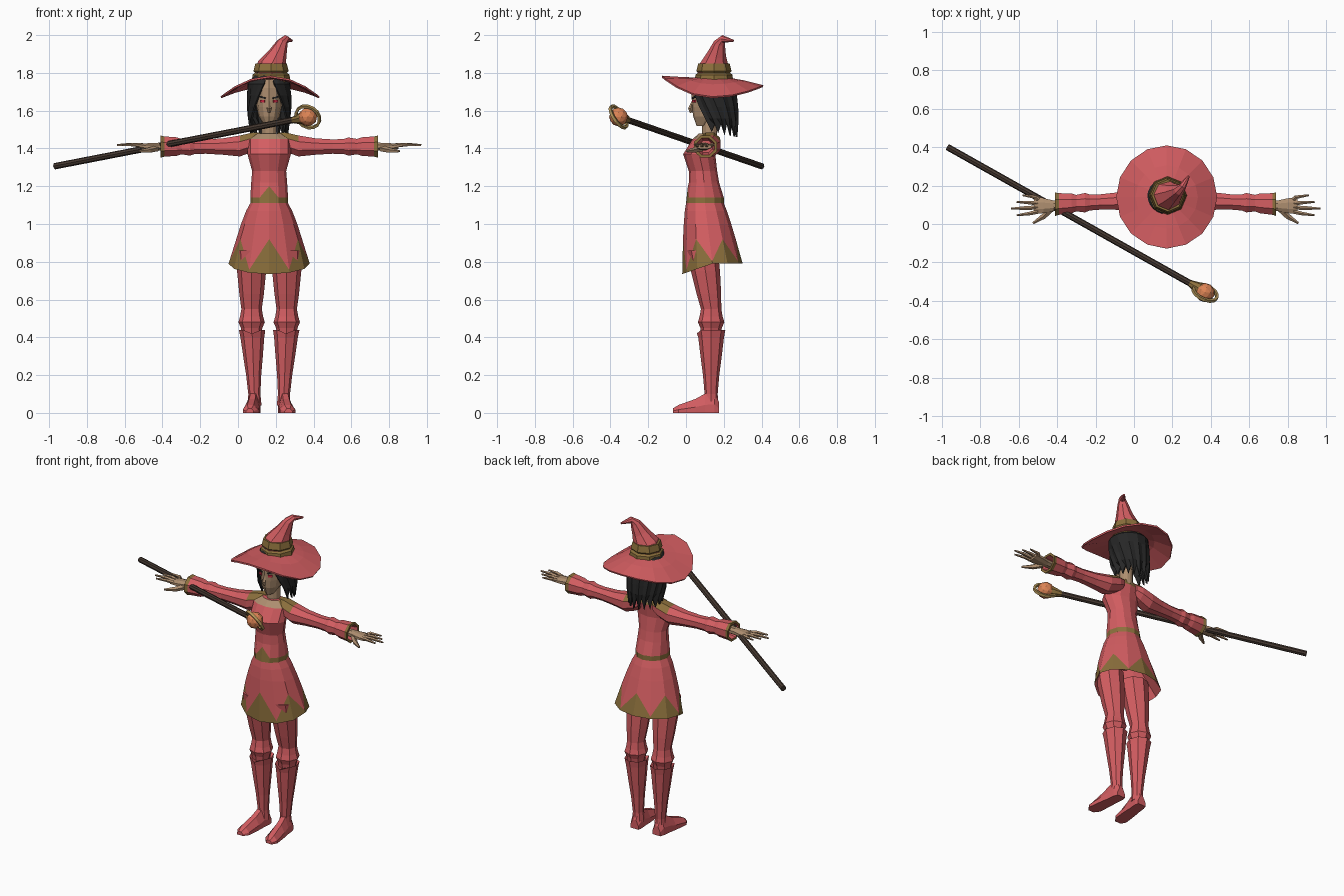
import bpy, bmesh, math
from mathutils import Vector, Matrix

if "Cube" in bpy.data.objects:
    bpy.data.objects.remove(bpy.data.objects["Cube"], do_unlink=True)

CENTRE = .165  # body centre line


def material(name, rgb):
    made = bpy.data.materials.new(name)
    made.use_nodes = True
    made.diffuse_color = (*rgb, 1)
    made.node_tree.nodes["Principled BSDF"].inputs["Base Color"].default_value = (*rgb, 1)
    return made


RED = material("red cloth", (.65, .11, .12))
GOLD = material("old gold", (.26, .16, .045))
SKIN = material("skin", (.42, .27, .16))
HAIR = material("black hair", (.02, .02, .02))
WOOD = material("dark wood", (.06, .04, .03))
ORANGE = material("orange crystal", (.72, .23, .09))
BRASS = material("pale brass", (.45, .3, .1))
EYE = material("eye red", (.55, .02, .05))


def finish(name, bm, materials, face_rule=None):
    bmesh.ops.recalc_face_normals(bm, faces=bm.faces)
    if face_rule:
        for face in bm.faces:
            face.material_index = face_rule(face)
    mesh = bpy.data.meshes.new(name)
    bm.to_mesh(mesh)
    bm.free()
    for mat in materials:
        mesh.materials.append(mat)
    part = bpy.data.objects.new(name, mesh)
    bpy.context.collection.objects.link(part)
    return part


def loft(name, rings, materials, face_rule=None, caps=True, closed=True, row_rule=None):
    """Skin a list of point rings; row_rule(row, column) picks a material."""
    bm = bmesh.new()
    rows = [[bm.verts.new(point) for point in points] for points in rings]
    count = len(rows[0])
    for row, (low, high) in enumerate(zip(rows, rows[1:])):
        for i in range(count if closed else count - 1):
            k = (i + 1) % count
            face = bm.faces.new((low[i], low[k], high[k], high[i]))
            if row_rule:
                face.material_index = row_rule(row, i)
    if caps:
        bm.faces.new(rows[0])
        bm.faces.new(rows[-1])
    return finish(name, bm, materials, face_rule)


def ring(centre, u, v, sides, turn=0):
    centre, u, v = Vector(centre), Vector(u), Vector(v)
    angles = [math.tau * (i + turn) / sides for i in range(sides)]
    return [centre + u * math.sin(a) - v * math.cos(a) for a in angles]


def level(z, y, width, depth, x=CENTRE, sides=12):
    return ring((x, y, z), (width, 0, 0), (0, depth, 0), sides)


def upright(x, y, z, depth, height):
    return ring((x, y, z), (0, depth, 0), (0, 0, height), 8, .5)


def tube(name, path, radii, mat, sides=6, ref=(0, 0, 1)):
    path = [Vector(point) for point in path]
    rings = []
    for i, (point, radius) in enumerate(zip(path, radii)):
        along = (path[min(i + 1, len(path) - 1)] - path[max(i - 1, 0)]).normalized()
        across = along.cross(Vector(ref)).normalized()
        rings.append(ring(point, across * radius, along.cross(across) * radius, sides))
    return loft(name, rings, [mat])


def plate(name, centre, size, turn, tilt, mat):
    bm = bmesh.new()
    placed = (Matrix.Translation(centre) @ Matrix.Rotation(turn, 4, 'Z')
              @ Matrix.Rotation(tilt, 4, 'Y') @ Matrix.Diagonal((*size, 1)))
    bmesh.ops.create_cube(bm, size=1, matrix=placed)
    return finish(name, bm, [mat])


def thicken(part):
    mod = part.modifiers.new("thickness", 'SOLIDIFY')
    mod.thickness = .01
    mod.offset = 0


# Dress: lining, flared skirt up to the belt, then bodice and neckline
dress = [level(.95, .12, .1, .09)]
for z in (.79, .92, 1, 1.07, 1.11, 1.14):
    drop = max(0, (1.11 - z) / .32)
    flare = drop ** .8
    dress.append(level(z, .1 + .04 * drop, .1 + .115 * flare, .1 + .06 * flare))
for z, y, width, depth in ((1.22, .095, .095, .08), (1.28, .09, .09, .075), (1.37, .07, .115, .085),
                           (1.45, .1, .115, .065), (1.48, .115, .065, .045)):
    dress.append(level(z, y, width, depth))

# Dipped front hem, zigzag trim and pointed belt
lining, hem, trim, skirt = dress[:4]
for i, point in enumerate(hem):
    point.z -= .055 * max(0, math.cos(math.tau * i / len(hem)))
for i in range(1, len(trim), 2):
    trim[i] = hem[i].lerp(skirt[i], .06)
dress[6][0] += Vector((0, .01, .06))


def dress_colour(row, column):
    if row == len(dress) - 2:
        return 2 if column in (0, 1, 10, 11) else 1
    return int(row in (1, 5))


loft("dress", dress, [RED, GOLD, SKIN], row_rule=dress_colour)

# Neck, head and face
loft("neck", [level(z, .125, .04, .04) for z in (1.46, 1.58)], [SKIN])
loft("head", [level(1.52 + .05 * i, .07 + .05 * w, .07 * w, .09 * w)
              for i, w in enumerate((.35, .8, .95, 1, 1, .7))], [SKIN])
tube("nose", [(CENTRE, .034, 1.65), (CENTRE, .024, 1.61), (CENTRE, .03, 1.59)],
     (.004, .013, .009), SKIN, 4, (1, 0, 0))
for side, sign in (("left", 1), ("right", -1)):
    x = CENTRE + sign * .034
    plate(side + "_eye", (x, .042, 1.65), (.026, .008, .014), sign * .5, 0, EYE)
    plate(side + "_eyebrow", (x, .042, 1.67), (.034, .009, .008), sign * .5, -sign * .25, HAIR)

# Hair: a parted bob with ridged, ragged locks
COLUMNS = 23
hair = []
for row, swell in enumerate((.55, .97, 1, 1, .97, .85)):
    parting = math.radians(14 * row)
    points = []
    for i in range(COLUMNS):
        angle = parting + (math.tau - 2 * parting) * i / (COLUMNS - 1)
        lock = swell * (.93 if i % 2 and row > 1 else 1)
        z = 1.8 - .06 * row
        if row == 5:
            z += .03 if i % 2 else .02 * math.cos(angle) - .02
        points.append(Vector((CENTRE + .113 * lock * math.sin(angle),
                              .14 + .006 * row - .116 * lock * math.cos(angle), z)))
    hair.append(points)
thicken(loft("hair", hair, [HAIR], caps=False, closed=False))

# Hat: wavy brim, stepped band and bent cone
brim = []
for radius, spread in ((.08, 0), (.16, .35), (.26, 1)):
    points = level(1.77, .14, radius, radius * 1.03, CENTRE + .005, 16)
    for i, point in enumerate(points):
        forward = math.cos(math.tau * i / len(points))
        lift = .11 if forward > 0 else .06
        point.z += spread * (lift * forward ** 2 - .1)
    brim.append(points)
thicken(loft("hat_brim", brim, [RED], caps=False))
loft("hat_band", [level(z, .148, radius, radius, .175, 8) for z, radius in (
    (1.75, .102), (1.79, .098), (1.8, .085), (1.81, .093), (1.85, .083))], [GOLD])
tube("hat_cone", [(.175, .147, 1.78), (.18, .15, 1.84), (.21, .163, 1.9), (.235, .178, 1.96),
                  (.252, .195, 1.98), (.285, .25, 1.97)],
     (.09, .077, .05, .03, .02, .006), RED, 8, (1, -1, 0))


def sleeve_colour(face):
    reach = abs(face.calc_center_median().x - CENTRE)
    return int(reach > .56 or (reach < .15 and face.normal.z > .1))


# Limbs, built once for each side
for side, sign in (("left", 1), ("right", -1)):
    def out(x):
        return CENTRE + sign * (x - CENTRE)

    # Sleeve with a gold shoulder yoke and a hollow flared cuff
    loft(side + "_sleeve", [
        upright(out(x), .14 - .05 * x, 1.41 + .3 * max(0, .33 - x), radius * 1.05, radius)
        for x, radius in ((.21, .04), (.25, .055), (.32, .06), (.41, .047), (.5, .041), (.56, .043),
                          (.585, .052), (.63, .044), (.655, .053), (.72, .058), (.74, .063),
                          (.74, .048), (.69, .035))], [RED, GOLD], sleeve_colour)

    # Hand with spread fingers
    loft(side + "_palm", [upright(out(x), .095, 1.41, depth, height) for x, depth, height in (
        (.68, .025, .022), (.75, .03, .022), (.8, .042, .02), (.85, .044, .014))], [SKIN])
    for i, finger in enumerate(("little", "ring", "middle", "index")):
        base, tip = .128 - .021 * i, .15 - .035 * i
        end = .97 - .03 * abs(i - 2)
        tube(f"{side}_{finger}_finger",
             [(out(.83), base, 1.414), (out(end - .07), (base + tip) / 2, 1.42), (out(end), tip, 1.418)],
             (.012, .01, .005), SKIN, 5)
    tube(side + "_thumb", [(out(.76), .08, 1.4), (out(.8), .04, 1.39), (out(.855), .004, 1.385)],
         (.018, .015, .006), SKIN, 5)

    # Trouser leg, gathered at the knee
    loft(side + "_leg", [
        level(z, .133 - .15 * max(0, z - .55), radius, radius, out(.258), 8)
        for z, radius in ((.86, .082), (.75, .077), (.63, .065), (.55, .054), (.51, .061),
                          (.48, .07), (.45, .057), (.41, .05))], [RED])

    # Tall boot with a notched cuff
    boot = [level(z, .133, radius, radius * 1.08, out(.24 + .035 * z), 8) for z, radius in (
        (.42, .05), (.44, .07), (.4, .063), (.3, .052), (.2, .04), (.1, .032), (.04, .036))]
    boot[1][0].z -= .02
    loft(side + "_boot", boot, [RED])

    # Foot: rounded sections flattened on the sole
    foot = [ring((out(.26 - .1 * y), y, 0), (width, 0, 0), (0, 0, height), 8, .5)
            for y, width, height in ((.175, .03, .06), (.15, .037, .12), (.1, .038, .11), (.05, .042, .08),
                                     (-.04, .044, .045), (-.07, .022, .025))]
    for section in foot:
        for point in section:
            point.z = max(0, point.z)
    loft(side + "_foot", foot, [RED])

# Staff with a hooped crystal
butt, top, orb = Vector((-.97, .4, 1.306)), Vector((.33, -.33, 1.558)), Vector((.37, -.357, 1.567))
tube("staff", [butt, top], (.017, .017), WOOD, 8)
tube("staff_socket", [butt.lerp(top, .97), top, orb], (.018, .03, .042), GOLD, 8)
bm = bmesh.new()
bmesh.ops.create_icosphere(bm, subdivisions=2, radius=.05, matrix=Matrix.Translation(orb))
finish("staff_crystal", bm, [ORANGE])
axis = Vector((.36, .77, .53)).normalized()
across = axis.orthogonal().normalized()
up = axis.cross(across)
inner, outer, half = .06, .074, .008
loft("staff_hoop", [ring(orb + axis * shift, across * radius, up * radius, 14) for radius, shift in (
    (inner, -half), (outer, -half), (outer, half), (inner, half), (inner, -half))], [BRASS], caps=False)
